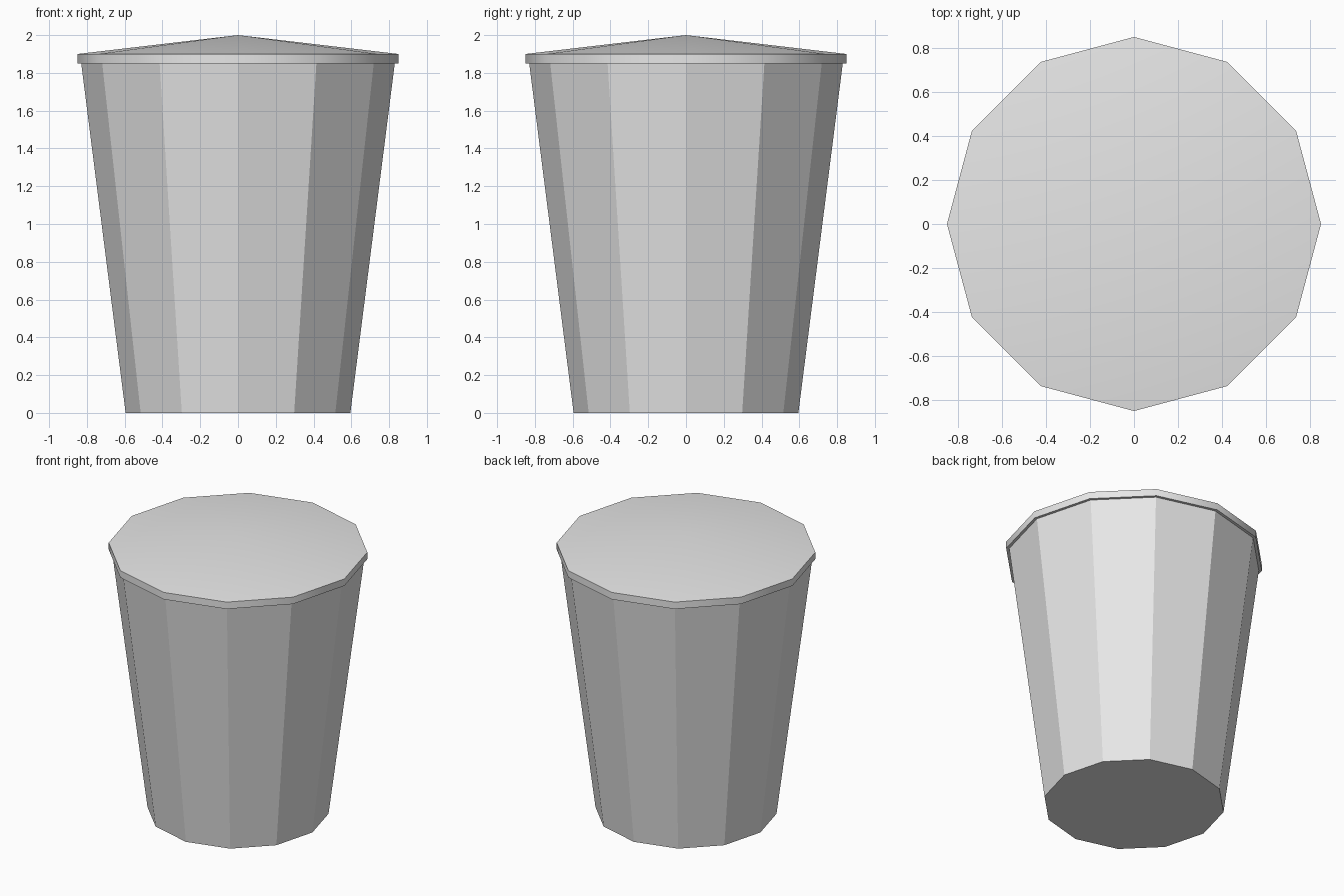
import bpy
import math

cube = bpy.data.objects.get("Cube")
if cube:
    bpy.data.objects.remove(cube, do_unlink=True)

SIDES = 12

grey = bpy.data.materials.new("light_grey")
grey.use_nodes = True
colour = (0.8, 0.8, 0.8, 1)
grey.diffuse_color = colour
grey.node_tree.nodes["Principled BSDF"].inputs["Base Color"].default_value = colour


def lathe(name, profile, tip=None):
    """Spin (radius, height) rings into a closed solid, with an optional tip point."""
    verts = [(r * math.cos(math.tau * i / SIDES), r * math.sin(math.tau * i / SIDES), z)
             for r, z in profile for i in range(SIDES)]
    faces = [tuple(reversed(range(SIDES)))]
    for ring in range(len(profile) - 1):
        a, b = ring * SIDES, (ring + 1) * SIDES
        for i in range(SIDES):
            j = (i + 1) % SIDES
            faces.append((a + i, a + j, b + j, b + i))
    last = (len(profile) - 1) * SIDES
    if tip is None:
        faces.append(tuple(range(last, last + SIDES)))
    else:
        verts.append((0, 0, tip))
        faces += [(last + i, last + (i + 1) % SIDES, len(verts) - 1) for i in range(SIDES)]
    mesh = bpy.data.meshes.new(name)
    mesh.from_pydata(verts, [], faces)
    mesh.materials.append(grey)
    obj = bpy.data.objects.new(name, mesh)
    bpy.context.collection.objects.link(obj)
    return obj


# Tapered, faceted bin body
lathe("bin_body", [(0.595, 0), (0.83, 1.85)])

# Overhanging lid with a shallow peak, smooth around the rim and across the top
lid = lathe("lid", [(0.85, 1.85), (0.85, 1.9)], tip=2.0)
bpy.ops.object.select_all(action="DESELECT")
lid.select_set(True)
bpy.context.view_layer.objects.active = lid
bpy.ops.object.shade_smooth_by_angle(angle=math.radians(40))
